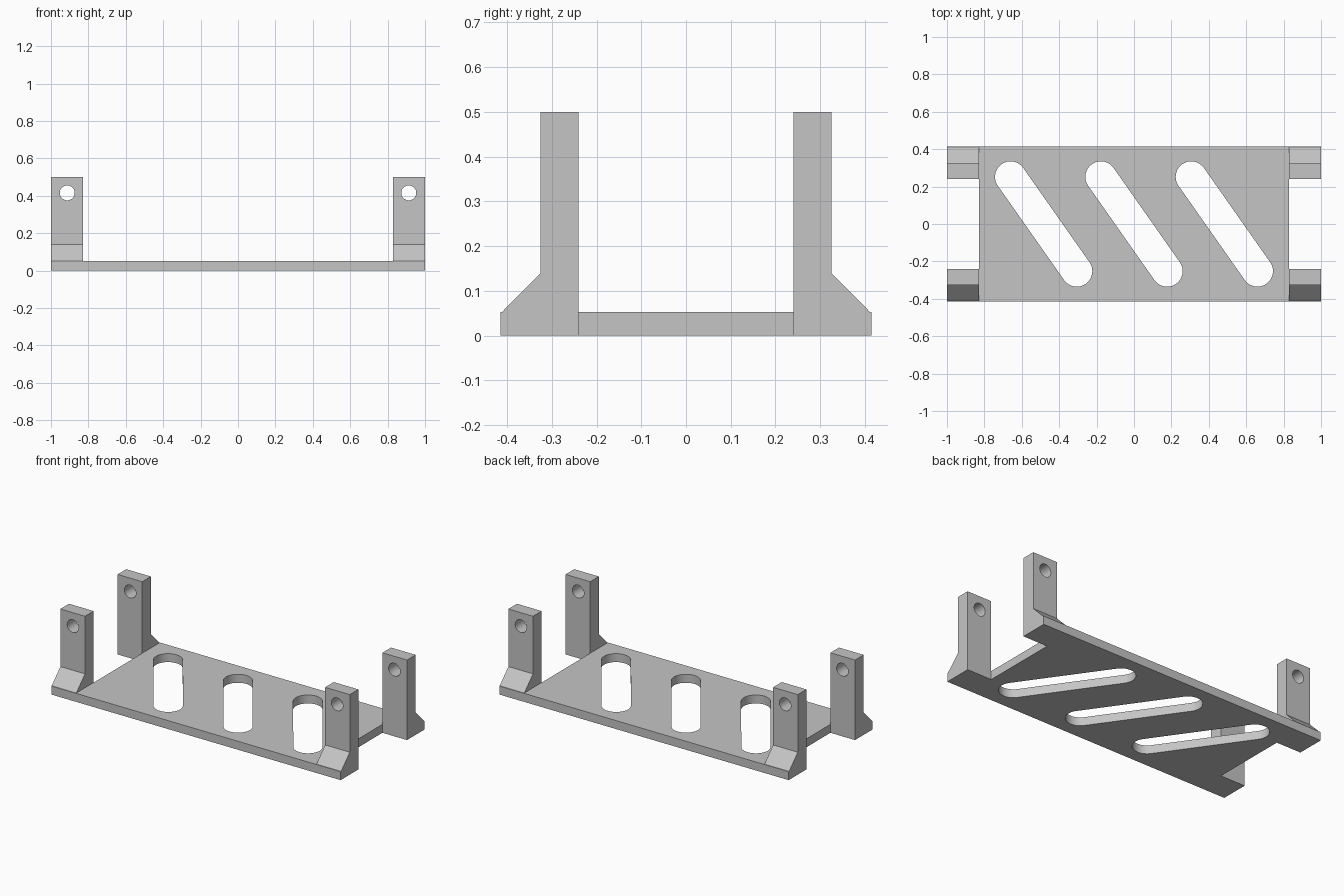
import bpy
import bmesh
from math import cos, sin, pi, atan2
from mathutils import Matrix

cube = bpy.data.objects.get("Cube")
if cube:
    bpy.data.objects.remove(cube, do_unlink=True)

grey = bpy.data.materials.new("light grey")
grey.use_nodes = True
colour = (0.56, 0.56, 0.56, 1)
grey.diffuse_color = colour
grey.node_tree.nodes["Principled BSDF"].inputs["Base Color"].default_value = colour

# Main dimensions
HALF_X, HALF_Y = 1.0, 0.415
INNER_X = 0.83
POST_IN, POST_OUT = 0.24, 0.325
THICK, HEIGHT = 0.053, 0.5


def prism(name, outline, depth, matrix=Matrix()):
    """Extrude a flat xy outline along z, then place it."""
    bm = bmesh.new()
    face = bm.faces.new([bm.verts.new((x, y, 0)) for x, y in outline])
    top = bmesh.ops.extrude_face_region(bm, geom=[face])["geom"]
    verts = [v for v in top if isinstance(v, bmesh.types.BMVert)]
    bmesh.ops.translate(bm, verts=verts, vec=(0, 0, depth))
    bm.transform(matrix)
    bmesh.ops.recalc_face_normals(bm, faces=bm.faces)
    mesh = bpy.data.meshes.new(name)
    bm.to_mesh(mesh)
    bm.free()
    mesh.materials.append(grey)
    obj = bpy.data.objects.new(name, mesh)
    bpy.context.collection.objects.link(obj)
    return obj


def capsule(length, radius, steps=24):
    """Outline of a rounded slot along x; zero length gives a circle."""
    points = []
    for side in (0, 1):
        cx = length / 2 * (1 - 2 * side)
        for i in range(steps + (1 if length else 0)):
            a = -pi / 2 + pi * (side + i / steps)
            points.append((cx + radius * cos(a), radius * sin(a)))
    return points


def cut(obj, cutters):
    """Subtract the cutters, then discard them."""
    bpy.context.view_layer.objects.active = obj
    for cutter in cutters:
        cutter.hide_render = True
        mod = obj.modifiers.new("cut", "BOOLEAN")
        mod.operation = "DIFFERENCE"
        mod.solver = "EXACT"
        mod.object = cutter
        bpy.ops.object.modifier_apply(modifier=mod.name)
        bpy.data.objects.remove(cutter, do_unlink=True)


def smooth(obj):
    bpy.ops.object.select_all(action="DESELECT")
    obj.select_set(True)
    bpy.context.view_layer.objects.active = obj
    bpy.ops.object.shade_smooth_by_angle(angle=pi / 6)


# Base plate, notched at both ends
right_edge = [(HALF_X, -HALF_Y), (HALF_X, -POST_IN), (INNER_X, -POST_IN),
              (INNER_X, POST_IN), (HALF_X, POST_IN), (HALF_X, HALF_Y)]
plate = prism("base_plate", right_edge + [(-x, -y) for x, y in right_edge], THICK)

# Three diagonal slots
run, rise, pitch = 0.354, -0.504, 0.483
slot = capsule((run ** 2 + rise ** 2) ** 0.5, 0.083)
cut(plate, [prism("slot_cutter", slot, 0.3,
                  Matrix.Translation((i * pitch, 0, -0.1))
                  @ Matrix.Rotation(atan2(rise, run), 4, "Z"))
            for i in (-1, 0, 1)])
smooth(plate)

# Corner posts: a side profile in y and z with a sloped foot, swept along x
profile = [(POST_IN, THICK), (HALF_Y - 0.004, THICK), (POST_OUT, 0.14),
           (POST_OUT, HEIGHT), (POST_IN, HEIGHT)]
along_x = Matrix(((0, 0, 1, 0), (1, 0, 0, 0), (0, 1, 0, 0), (0, 0, 0, 1)))
for sy, end in ((-1, "front"), (1, "back")):
    for sx, side in ((-1, "right"), (1, "left")):
        start = INNER_X if sx > 0 else -HALF_X
        post = prism(f"{end}_{side}_post", [(sy * y, z) for y, z in profile],
                     HALF_X - INNER_X, Matrix.Translation((start, 0, 0)) @ along_x)
        # Round bolt hole near the top
        hole = prism("hole_cutter", capsule(0, 0.04), 0.4,
                     Matrix.Translation((sx * 0.913, sy * 0.28 + 0.2, 0.416))
                     @ Matrix.Rotation(pi / 2, 4, "X"))
        cut(post, [hole])
        smooth(post)
